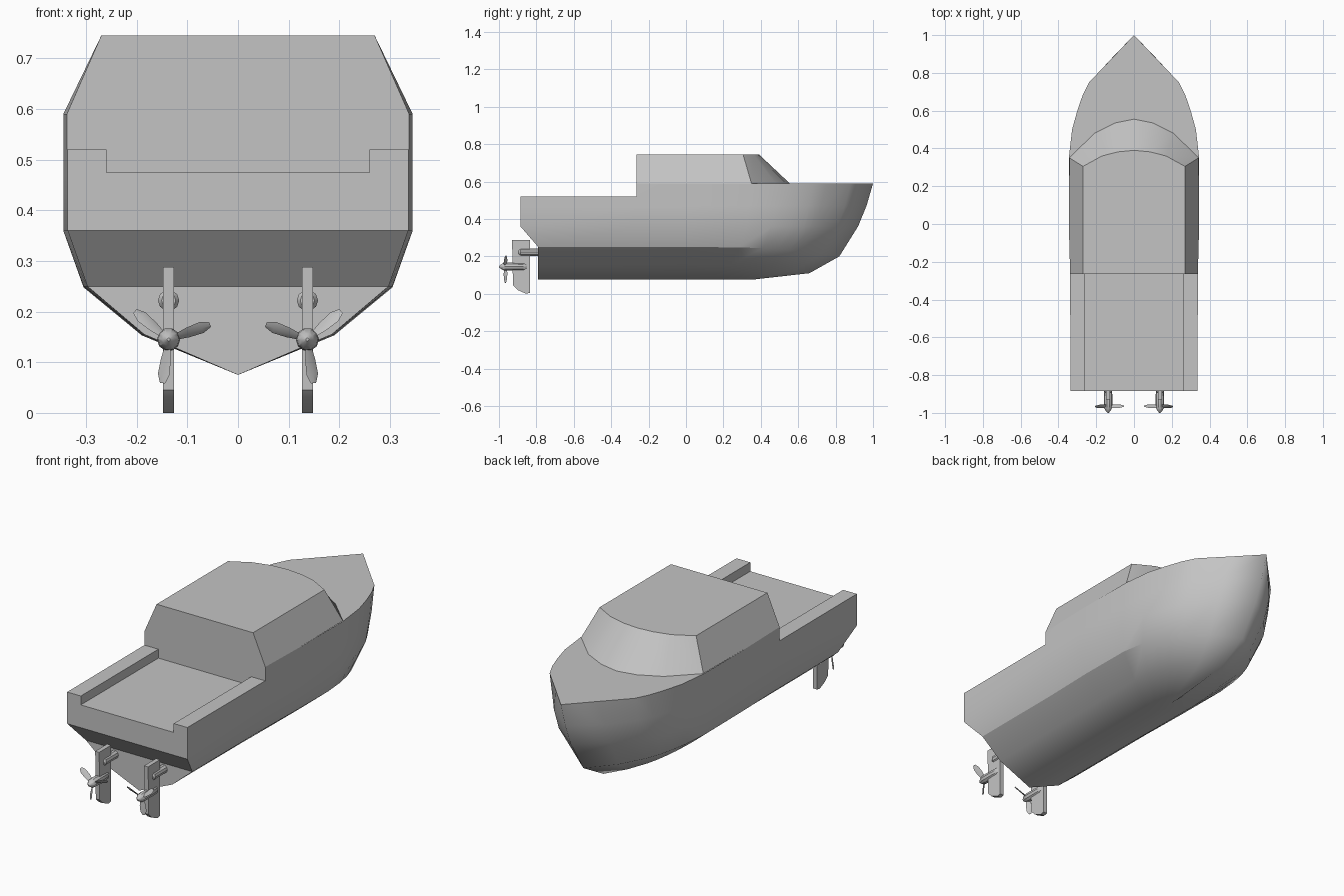
import bpy, bmesh, math
from mathutils import Matrix, Vector

cube = bpy.data.objects.get("Cube")
if cube:
    bpy.data.objects.remove(cube)

grey = bpy.data.materials.new("plain_grey")
grey.use_nodes = True
colour = (0.55, 0.55, 0.55, 1)
grey.diffuse_color = colour
grey.node_tree.nodes["Principled BSDF"].inputs["Base Color"].default_value = colour


def finish(name, bm, angle=30):
    """Turn a right-hand half into a mirrored, shaded object."""
    bmesh.ops.remove_doubles(bm, verts=bm.verts, dist=0.0005)
    bmesh.ops.recalc_face_normals(bm, faces=bm.faces)
    mesh = bpy.data.meshes.new(name)
    bm.to_mesh(mesh)
    bm.free()
    mesh.materials.append(grey)
    ob = bpy.data.objects.new(name, mesh)
    bpy.context.collection.objects.link(ob)
    mirror = ob.modifiers.new("mirror", "MIRROR")
    mirror.merge_threshold = 0.0005
    bpy.ops.object.select_all(action="DESELECT")
    ob.select_set(True)
    bpy.context.view_layer.objects.active = ob
    bpy.ops.object.shade_smooth_by_angle(angle=math.radians(angle))
    return ob


def face(bm, points):
    return bm.faces.new([bm.verts.new(p) for p in points])


STERN, KNUCKLE, STEP = -0.885, -0.79, -0.265
DECK, RAIL, SHEER, ROOF = 0.475, 0.52, 0.59, 0.745
INNER = 0.26

# Hull rows from keel to sheer: beam, height amidships, stern y, stem y, stem z
rows = [
    (0.0, 0.075, KNUCKLE, 0.35, 0.075),
    (0.19, 0.155, KNUCKLE, 0.66, 0.11),
    (0.305, 0.25, KNUCKLE, 0.82, 0.20),
    (0.345, 0.36, STERN, 0.92, 0.36),
    (0.345, 0.47, STERN, 0.965, 0.47),
    (0.345, SHEER, STERN, 1.0, SHEER),
]
stations = [0, 0.35, 0.5, 0.6, 0.68, 0.75, 0.88, 1]
sheer_shape = [1, 1, 0.95, 0.87, 0.79, 0.69, 0.33, 0]
lower_shape = [1, 1, 0.95, 0.88, 0.80, 0.70, 0.42, 0]


def hull_row(index):
    beam, z, aft, stem_y, stem_z = rows[index]
    top = index == len(rows) - 1
    low = RAIL if top else z
    points = [Vector((beam * 0.975, aft, low)), Vector((beam * 0.98, STEP, low)),
              Vector((beam * 0.98, STEP, z))]
    shape = sheer_shape if top else lower_shape
    for t, f in zip(stations, shape):
        points.append(Vector((beam * f, t * stem_y, z + (stem_z - z) * t ** 3)))
    return points


grid = [hull_row(i) for i in range(len(rows))]
bm = bmesh.new()
for a, b in zip(grid, grid[1:]):
    for j in range(len(a) - 1):
        if j == 1:          # height step only, no surface here
            continue
        quad = []
        for p in (a[j], a[j + 1], b[j + 1], b[j]):
            if all((p - q).length > 0.0005 for q in quad):
                quad.append(p)
        if len(quad) > 2:
            face(bm, quad)

# Transom: upright bottom, sloping knuckle, notched upright top
aft = [row[0] for row in grid]
face(bm, [aft[0], aft[1], aft[2], (0, KNUCKLE, aft[2].z)])
face(bm, [(0, KNUCKLE, aft[2].z), aft[2], aft[3], (0, STERN, aft[3].z)])
face(bm, [(0, STERN, aft[3].z), aft[3], aft[4], aft[5],
          (INNER, STERN, RAIL), (INNER, STERN, DECK), (0, STERN, DECK)])

# Cockpit floor, bulwark inner face and bulwark top
face(bm, [(0, STERN, DECK), (INNER, STERN, DECK), (INNER, STEP, DECK), (0, STEP, DECK)])
face(bm, [(INNER, STERN, DECK), (INNER, STERN, RAIL), (INNER, STEP, RAIL), (INNER, STEP, DECK)])
face(bm, [(INNER, STERN, RAIL), aft[5], grid[5][1], (INNER, STEP, RAIL)])

# Foredeck in front of the cabin
base = [(0.342, 0.35), (0.21, 0.48), (0.10, 0.535), (0, 0.555)]
face(bm, [(x, y, SHEER) for x, y in base] + list(reversed(grid[5][4:])))
finish("hull", bm)

# Cabin: back wall, leaning side, flat roof and faceted curved windscreen
roof = [(0.27, 0.305), (0.17, 0.36), (0.085, 0.382), (0, 0.39)]
side = grid[5][2]
bm = bmesh.new()
face(bm, [(0, STEP, DECK), (INNER, STEP, DECK), (INNER, STEP, RAIL), grid[5][1],
          side, (0.27, STEP, ROOF), (0, STEP, ROOF)])
corner = (*base[0], SHEER)
face(bm, [side, grid[5][3], corner, (*roof[0], ROOF), (0.27, STEP, ROOF)])
face(bm, [(0, STEP, ROOF), (0.27, STEP, ROOF)] + [(x, y, ROOF) for x, y in roof])
for i in range(3):
    face(bm, [(*base[i], SHEER), (*base[i + 1], SHEER),
              (*roof[i + 1], ROOF), (*roof[i], ROOF)])
finish("cabin", bm)

# Drive units
DRIVE_X, HUB_Z = 0.137, 0.145


def spindle(bm, profile, z, sides=10):
    """Turned part along y from (y, radius) pairs."""
    rings = []
    for y, r in profile:
        rings.append([bm.verts.new((DRIVE_X + r * math.cos(a), y, z + r * math.sin(a)))
                      for a in (math.tau * k / sides for k in range(sides))])
    for a, b in zip(rings, rings[1:]):
        for k in range(sides):
            n = (k + 1) % sides
            bm.faces.new([a[k], a[n], b[n], b[k]])
    bm.faces.new(rings[0])
    bm.faces.new(rings[-1])


# Rudder blade
outline = [(-0.93, 0.288), (-0.835, 0.288), (-0.835, 0.005), (-0.855, 0.0),
           (-0.90, 0.02), (-0.925, 0.045)]
bm = bmesh.new()
plate = face(bm, [(DRIVE_X - 0.011, y, z) for y, z in outline])
made = bmesh.ops.extrude_face_region(bm, geom=[plate])["geom"]
bmesh.ops.translate(bm, vec=(0.022, 0, 0),
                    verts=[v for v in made if isinstance(v, bmesh.types.BMVert)])
finish("rudder", bm)

# Support shaft into the transom
bm = bmesh.new()
spindle(bm, [(-0.895, 0.014), (-0.885, 0.021), (-0.70, 0.021)], 0.222)
finish("rudder_support", bm)

# Propeller hub
bm = bmesh.new()
spindle(bm, [(-1.0, 0.003), (-0.99, 0.012), (-0.975, 0.021), (-0.95, 0.023),
             (-0.865, 0.021), (-0.85, 0.012)], HUB_Z)
finish("propeller_hub", bm)

# Three twisted blades
bm = bmesh.new()
for degrees in (20, 140, 262):
    spin = Matrix.Rotation(-math.radians(180 - degrees), 4, "Y")
    loops = []
    for r, half, twist in ((0.015, 0.010, 55), (0.04, 0.014, 45),
                           (0.07, 0.014, 35), (0.087, 0.006, 30)):
        a = math.radians(twist)
        along = Vector((0, math.sin(a), math.cos(a))) * half
        thick = Vector((0, math.cos(a), -math.sin(a))) * 0.003
        centre = Vector((r, 0, 0))
        ring = [centre + along, centre + thick, centre - along, centre - thick]
        loops.append([bm.verts.new(spin @ p + Vector((DRIVE_X, -0.965, HUB_Z)))
                      for p in ring])
    for a, b in zip(loops, loops[1:]):
        for k in range(4):
            n = (k + 1) % 4
            bm.faces.new([a[k], a[n], b[n], b[k]])
    bm.faces.new(loops[0])
    bm.faces.new(loops[-1])
finish("propeller_blades", bm, 50)
